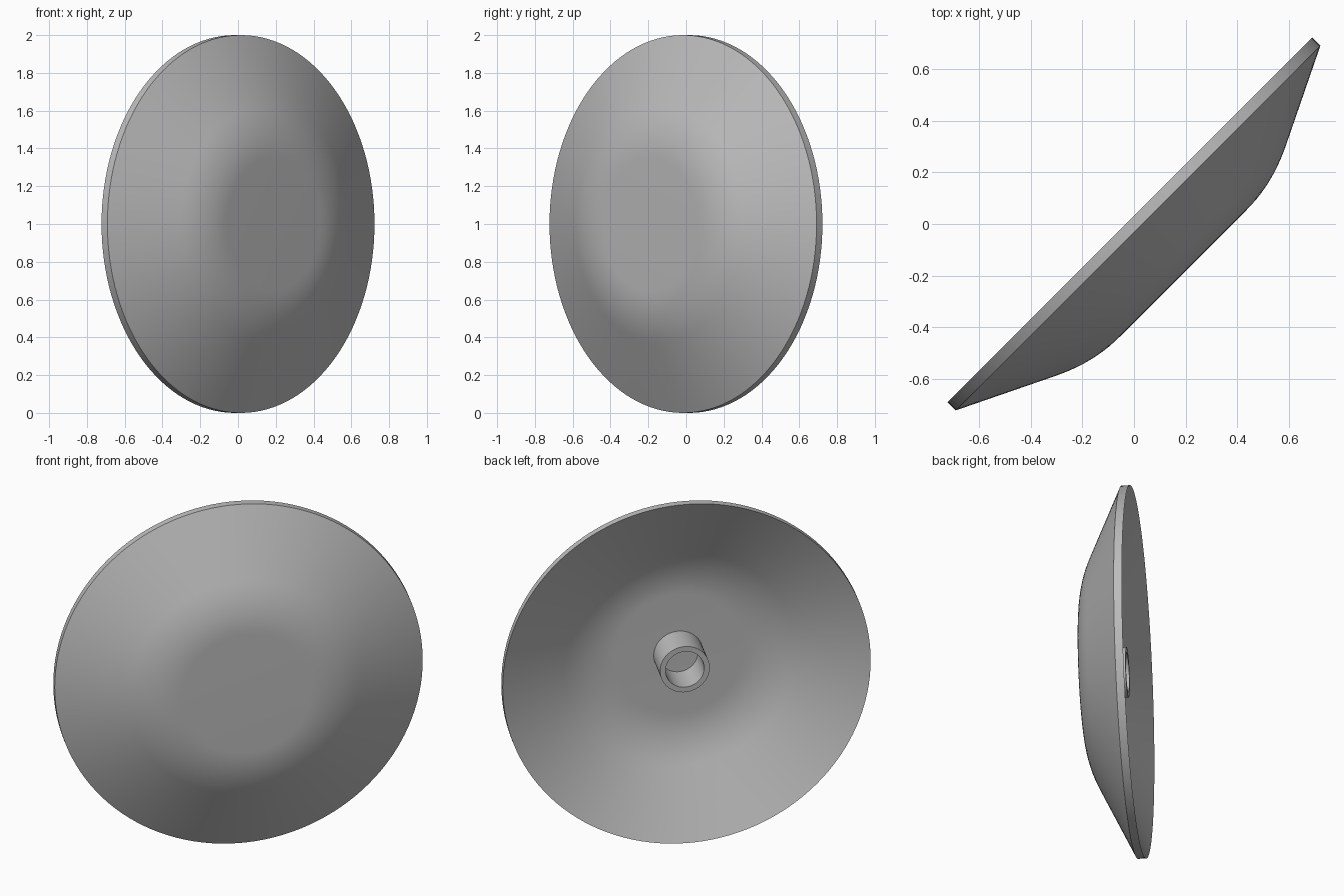
import bpy, bmesh, math
from mathutils import Matrix, Vector

if "Cube" in bpy.data.objects:
    bpy.data.objects.remove(bpy.data.objects["Cube"])

grey = bpy.data.materials.new("plain grey")
grey.use_nodes = True
grey.diffuse_color = (0.5, 0.5, 0.5, 1)
grey.node_tree.nodes["Principled BSDF"].inputs["Base Color"].default_value = (0.5, 0.5, 0.5, 1)

# Local z becomes the bulging direction, towards the front and +x
AXIS = Vector((1, -1, 0)).to_track_quat('Z', 'Y').to_matrix().to_4x4()
PLACE = Matrix.Translation((0, 0, 1)) @ AXIS


def lathe(name, profile, closed=False, steps=128):
    """Revolve (radius, height) points round the dish axis."""
    bm = bmesh.new()
    verts = [bm.verts.new((r, 0, h)) for r, h in profile]
    edges = [bm.edges.new(pair) for pair in zip(verts, verts[1:])]
    if closed:
        edges.append(bm.edges.new((verts[-1], verts[0])))
    bmesh.ops.spin(bm, geom=verts + edges, cent=(0, 0, 0), axis=(0, 0, 1),
                   angle=2 * math.pi, steps=steps, use_duplicate=False)
    bmesh.ops.remove_doubles(bm, verts=bm.verts, dist=1e-4)
    bmesh.ops.recalc_face_normals(bm, faces=bm.faces)
    mesh = bpy.data.meshes.new(name)
    bm.to_mesh(mesh)
    bm.free()
    mesh.transform(PLACE)
    mesh.materials.append(grey)
    obj = bpy.data.objects.new(name, mesh)
    bpy.context.collection.objects.link(obj)
    bpy.ops.object.select_all(action='DESELECT')
    obj.select_set(True)
    bpy.context.view_layer.objects.active = obj
    bpy.ops.object.shade_smooth_by_angle(angle=math.radians(30))
    return obj


def dish_side(rim, flat, start=0.35, end=0.63, steps=10):
    """Flat middle, rounded shoulder, straight cone out to the rim."""
    corner = (start + end) / 2
    a, b = Vector((start, flat)), Vector((corner, flat))
    c = Vector((1, rim)).lerp(b, (1 - end) / (1 - corner))
    points = [(0, flat)]
    for i in range(steps + 1):
        t = i / steps
        points.append(tuple(a.lerp(b, t).lerp(b.lerp(c, t), t)))
    return points + [(1, rim)]


# Dish shell with a straight-sided rim
RIM = 0.022
lathe("dish", dish_side(RIM, 0.27) + dish_side(-RIM, 0.232)[::-1])

# Hollow mounting tube in the middle of the concave side
lathe("mounting_tube", [(0.135, 0.24), (0.135, 0.034), (0.105, 0.034), (0.105, 0.24)],
      closed=True, steps=64)
